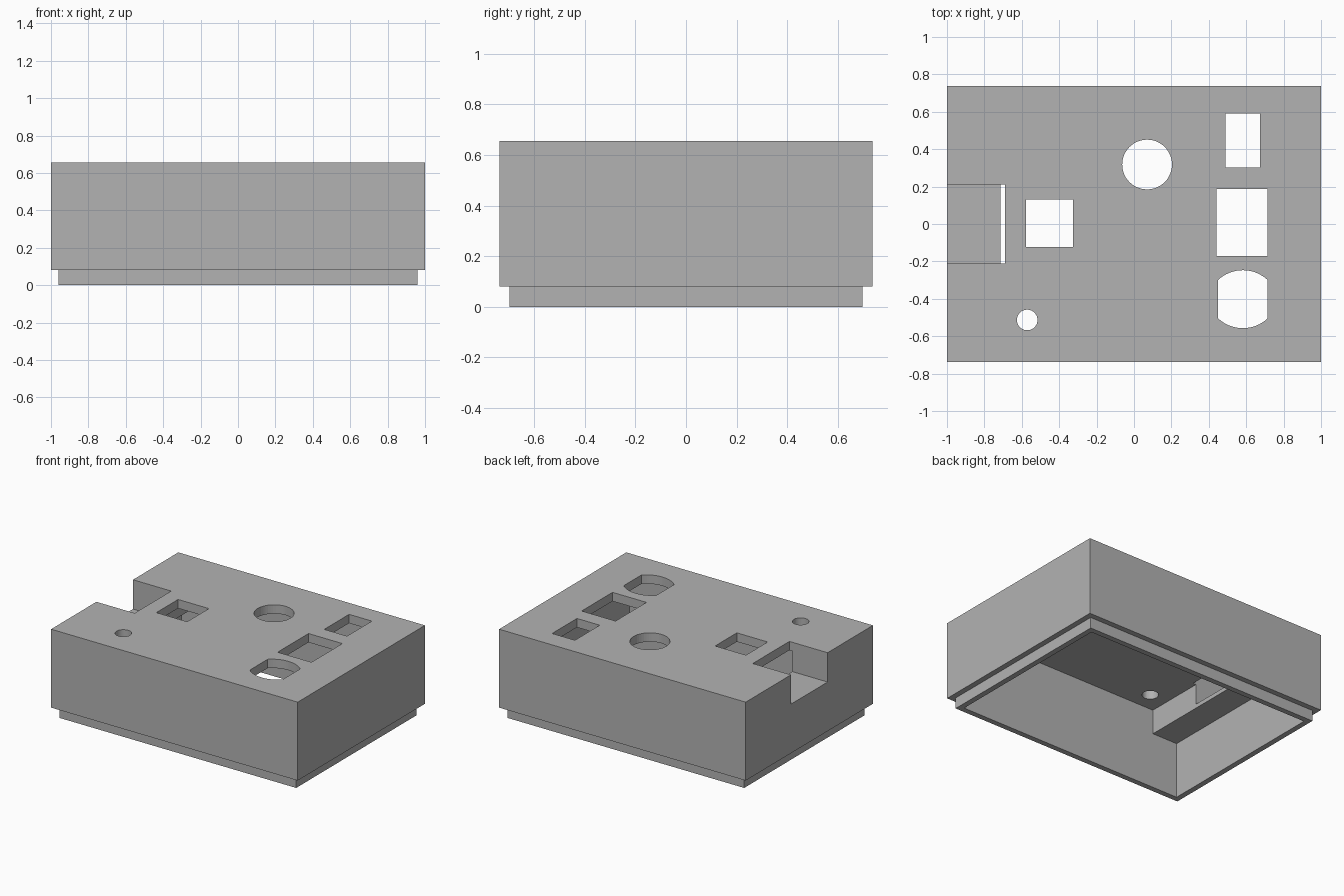
import bpy, bmesh, math

if "Cube" in bpy.data.objects:
    bpy.data.objects.remove(bpy.data.objects["Cube"], do_unlink=True)

grey = bpy.data.materials.new("plain grey")
grey.use_nodes = True
colour = (0.45, 0.45, 0.45, 1)
grey.diffuse_color = colour
grey.node_tree.nodes["Principled BSDF"].inputs["Base Color"].default_value = colour


def prism(name, outline, z0, z1):
    """Extrude a closed outline from z0 up to z1."""
    bm = bmesh.new()
    face = bm.faces.new([bm.verts.new((x, y, z0)) for x, y in outline])
    top = bmesh.ops.extrude_face_region(bm, geom=[face])["geom"]
    for v in top:
        if isinstance(v, bmesh.types.BMVert):
            v.co.z = z1
    bmesh.ops.recalc_face_normals(bm, faces=bm.faces)
    mesh = bpy.data.meshes.new(name)
    bm.to_mesh(mesh)
    bm.free()
    mesh.materials.append(grey)
    obj = bpy.data.objects.new(name, mesh)
    bpy.context.collection.objects.link(obj)
    return obj


def rect(x0, x1, y0, y1):
    return [(x0, y0), (x1, y0), (x1, y1), (x0, y1)]


def circle(cx, cy, r, n=48):
    return [(cx + r * math.cos(math.tau * i / n), cy + r * math.sin(math.tau * i / n))
            for i in range(n)]


def bowed_slot(cx, cy, half_w, half_h, bow, n=16):
    """Straight sides with arched ends."""
    r = (half_w ** 2 + bow ** 2) / (2 * bow)
    a = math.asin(half_w / r)
    arc = [(r * math.sin(a - 2 * a * i / n), half_h - r + r * math.cos(a - 2 * a * i / n))
           for i in range(n + 1)]
    return [(cx + s * x, cy + s * y) for s in (1, -1) for x, y in arc]


def combine(target, tool, operation):
    mod = target.modifiers.new(tool.name, "BOOLEAN")
    mod.operation = operation
    mod.solver = "EXACT"
    mod.object = tool
    bpy.context.view_layer.update()
    deps = bpy.context.evaluated_depsgraph_get()
    mesh = bpy.data.meshes.new_from_object(target.evaluated_get(deps))
    target.modifiers.clear()
    target.data = mesh
    bpy.data.objects.remove(tool, do_unlink=True)


# Outer shell with the stepped-in fitting rim below
TOP, CEILING = 0.655, 0.59
shell = prism("enclosure_shell", rect(-1, 1, -0.737, 0.737), 0.08, TOP)
combine(shell, prism("rim", rect(-0.96, 0.96, -0.697, 0.697), 0, 0.3), "UNION")

# Hollow inside, with a lower ceiling along the notched side
cuts = [
    ("main_cavity", rect(-0.715, 0.92, -0.657, 0.657), -0.1, CEILING),
    ("low_cavity", rect(-0.92, -0.5, -0.657, 0.657), -0.1, 0.41),
    ("side_notch", rect(-1.1, -0.69, -0.212, 0.212), 0.44, 1),
]

# Openings through the top plate
openings = {
    "tall_window": rect(0.488, 0.673, 0.302, 0.59),
    "large_window": rect(0.44, 0.715, -0.17, 0.188),
    "square_window": rect(-0.577, -0.327, -0.122, 0.13),
    "round_hole": circle(0.07, 0.318, 0.133),
    "small_hole": circle(-0.571, -0.513, 0.055),
    "socket_hole": bowed_slot(0.582, -0.402, 0.132, 0.155, 0.052),
}
cuts += [(name, outline, 0.5, 1) for name, outline in openings.items()]

for cut in cuts:
    combine(shell, prism(*cut), "DIFFERENCE")

for poly in shell.data.polygons:
    poly.use_smooth = False
    poly.material_index = 0
